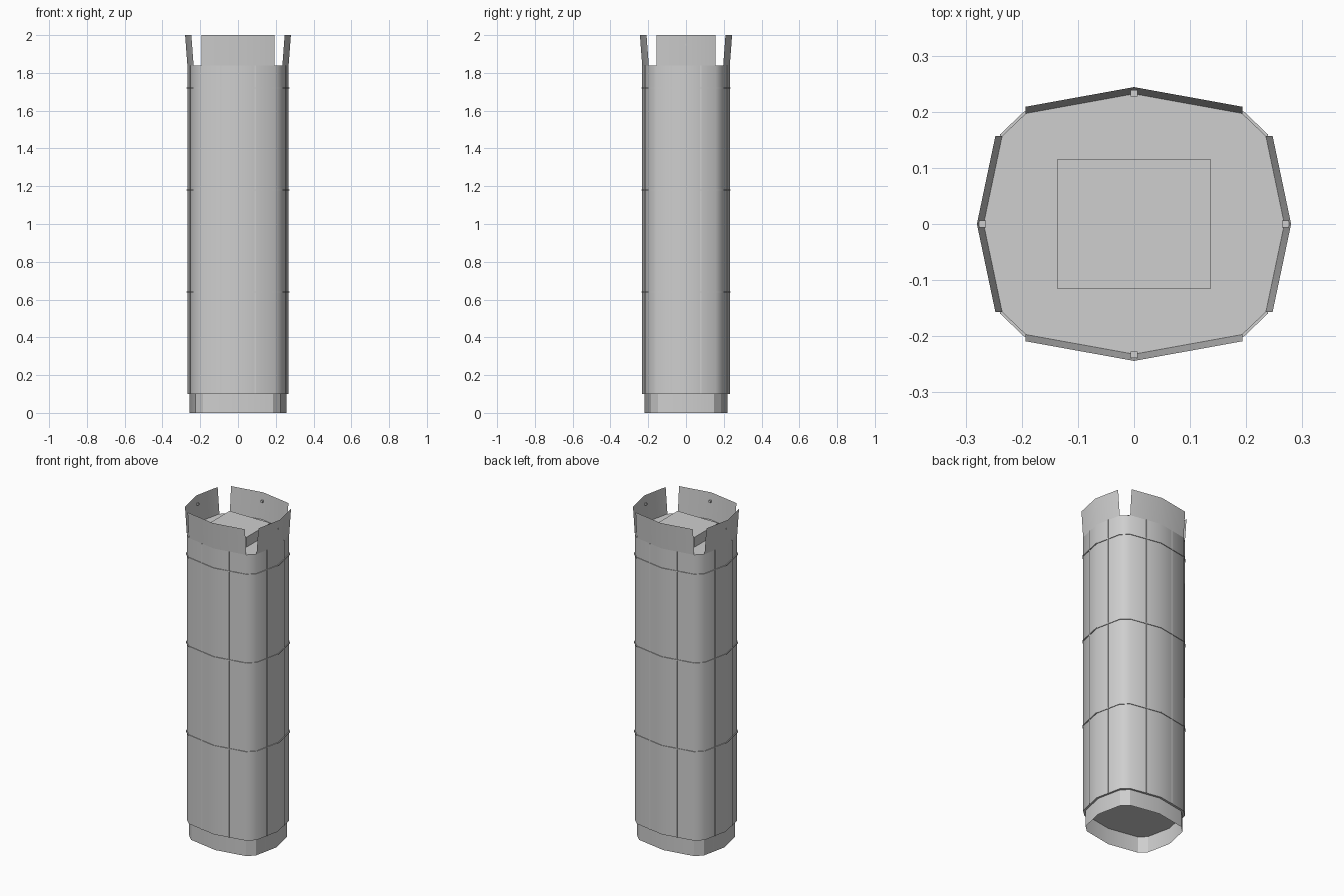
import bpy, bmesh, math
from mathutils import Vector

old = bpy.data.objects.get("Cube")
if old:
    bpy.data.objects.remove(old, do_unlink=True)

grey = bpy.data.materials.new("light_grey")
grey.use_nodes = True
grey.diffuse_color = (0.62, 0.62, 0.62, 1)
grey.node_tree.nodes["Principled BSDF"].inputs["Base Color"].default_value = grey.diffuse_color

BASE, DECK, TOP = 0.10, 1.84, 2.0
# One quarter of the section, from the side middle to the front or back middle
SIDE, CORNER_A, CORNER_B, FRONT = (0.268, 0), (0.235, 0.157), (0.193, 0.197), (0, 0.232)


def section(sx=1.0, sy=1.0):
    """Twelve-sided outline, anticlockwise."""
    x, y = Vector(CORNER_A), Vector(CORNER_B)
    half = [SIDE, x, y, FRONT, (-y.x, y.y), (-x.x, x.y)]
    pts = half + [(-p[0], -p[1]) for p in half]
    return [(p[0] * sx, p[1] * sy) for p in pts]


def finish(name, bm, smooth=None):
    mesh = bpy.data.meshes.new(name)
    bm.to_mesh(mesh)
    bm.free()
    obj = bpy.data.objects.new(name, mesh)
    bpy.context.collection.objects.link(obj)
    mesh.materials.append(grey)
    if smooth:
        bpy.ops.object.select_all(action="DESELECT")
        obj.select_set(True)
        bpy.context.view_layer.objects.active = obj
        bpy.ops.object.shade_smooth_by_angle(angle=math.radians(smooth))
    return obj


def loft(name, lower, upper, z0, z1, closed=True, caps=False, smooth=None):
    """Wall between two outlines, open or capped."""
    bm = bmesh.new()
    a = [bm.verts.new((p[0], p[1], z0)) for p in lower]
    b = [bm.verts.new((p[0], p[1], z1)) for p in upper]
    n = len(a)
    for i in range(n if closed else n - 1):
        j = (i + 1) % n
        bm.faces.new((a[i], a[j], b[j], b[i]))
    if caps:
        bm.faces.new(a[::-1])
        bm.faces.new(b)
    return finish(name, bm, smooth)


def box(name, centre, size):
    bm = bmesh.new()
    bmesh.ops.create_cube(bm, size=1)
    bmesh.ops.scale(bm, vec=size, verts=bm.verts)
    bmesh.ops.translate(bm, vec=centre, verts=bm.verts)
    return finish(name, bm)


# Column body, open skirt below and block on the deck
outline = section()
loft("body", outline, outline, BASE, DECK, caps=True, smooth=50)
foot = section(0.955, 0.945)
loft("skirt", foot, foot, 0, BASE, smooth=25)
box("deck_block", (0, 0, (DECK + 1.90) / 2), (0.274, 0.23, 1.90 - DECK))

# Four flaps leaning outward, each with a small peg inside
for k, (name, nx, ny) in enumerate([("left", 1, 0), ("back", 0, 1),
                                    ("right", -1, 0), ("front", 0, -1)]):
    low = [outline[(3 * k + d) % 12] for d in (-1, 0, 1)]
    high = [(p[0] + nx * 0.012, p[1] + ny * 0.012) for p in low]
    loft(name + "_flap", low, high, DECK, TOP, closed=False, smooth=30)
    box(name + "_peg", (nx * 0.27, ny * 0.233, 1.95), (0.012, 0.012, 0.012))

# Thin raised hoops round the body
hoop = section(1.015, 1.018)
for i in range(3):
    z = 0.64 + 0.54 * i
    loft(f"hoop_{i + 1}", hoop, hoop, z - 0.003, z + 0.003, caps=True, smooth=50)

# Thin upright ribs, two on each side
for s in (1, -1):
    for t in (1, -1):
        mid = (BASE + DECK) / 2
        for name, end, corner, f in (("side_rib", SIDE, CORNER_A, 0.5),
                                     ("face_rib", FRONT, CORNER_B, 0.47)):
            p = Vector(end).lerp(Vector(corner), f)
            box(name, (s * p.x, t * p.y, mid), (0.007, 0.007, DECK - BASE))
